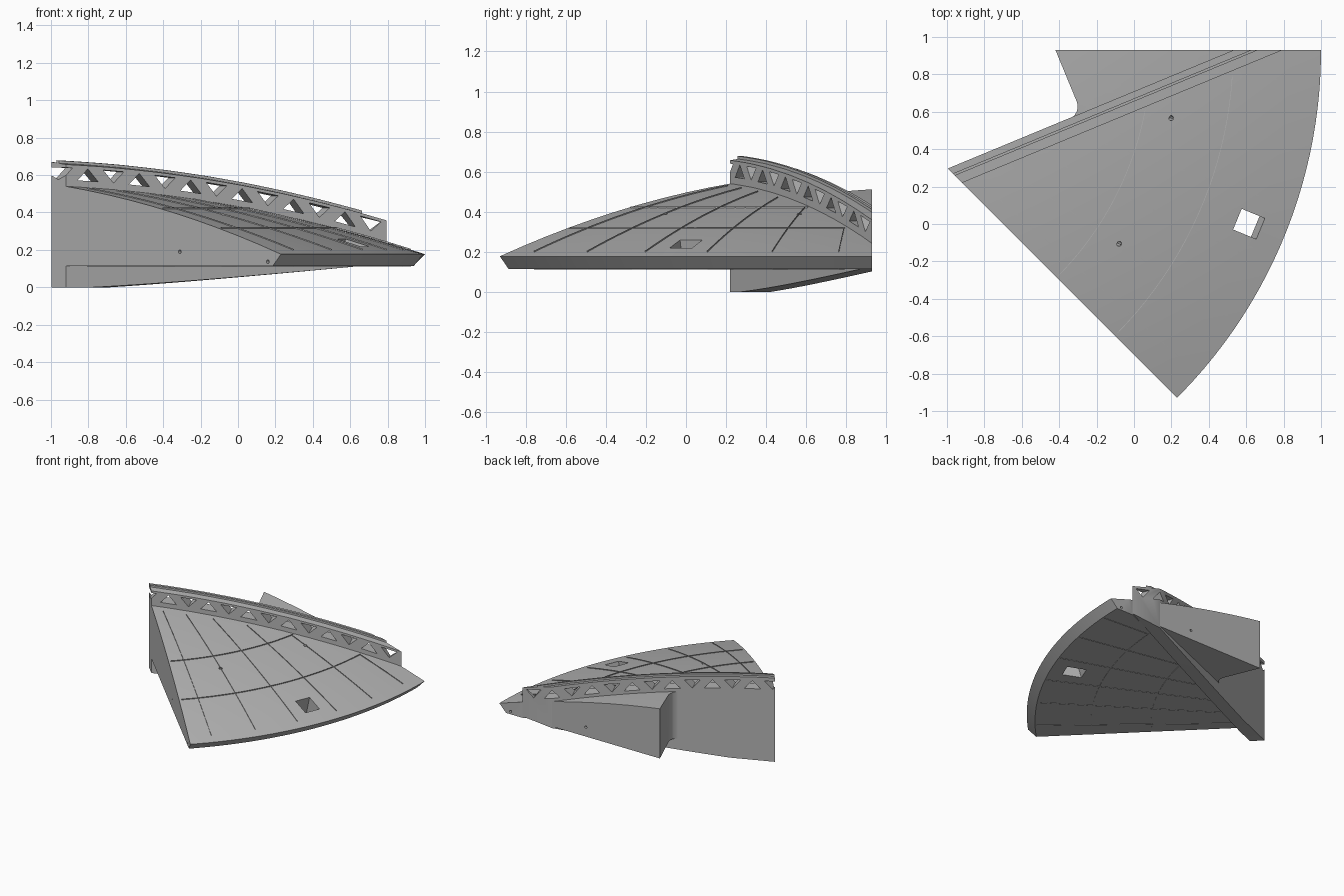
import bpy, bmesh
from math import sin, cos, radians, atan, pi
from mathutils import Matrix, Vector

if "Cube" in bpy.data.objects:
    bpy.data.objects.remove(bpy.data.objects["Cube"])

CX, CY, R = -1.63, 0.93, 2.63          # axis of the domed disc and its radius
BASE, WALL, LEAN = 0.115, 0.10, radians(22.5)
ALONG = Vector((cos(LEAN), sin(LEAN)))   # direction of the truss wall
OUT = Vector((sin(LEAN), -cos(LEAN)))    # across the wall, to its front
START = Vector((-1.0, 0.295))            # back corner of the wall

grey = bpy.data.materials.new("mid_grey")
grey.use_nodes = True
grey.diffuse_color = (0.45, 0.45, 0.45, 1)
grey.node_tree.nodes["Principled BSDF"].inputs["Base Color"].default_value = (0.45, 0.45, 0.45, 1)


def dome(r):
    return 0.602 - 0.0614 * r * r


def polar(r, deg):
    return Vector((CX + r * cos(radians(deg)), CY - r * sin(radians(deg))))


def finish(name, bm):
    bmesh.ops.recalc_face_normals(bm, faces=bm.faces)
    me = bpy.data.meshes.new(name)
    bm.to_mesh(me)
    bm.free()
    me.materials.append(grey)
    ob = bpy.data.objects.new(name, me)
    bpy.context.collection.objects.link(ob)
    return ob


def extrude(bm, points, vec):
    face = bm.faces.new([bm.verts.new(p) for p in points])
    top = bmesh.ops.extrude_face_region(bm, geom=[face])["geom"]
    bmesh.ops.translate(bm, vec=vec, verts=[v for v in top if isinstance(v, bmesh.types.BMVert)])


def prism(name, outline, low, high):
    bm = bmesh.new()
    extrude(bm, [(p[0], p[1], low) for p in outline], (0, 0, high - low))
    return finish(name, bm)


def lathe(name, profile):
    bm = bmesh.new()
    turn = Matrix.Rotation(pi / 192, 3, 'Z')
    vs = [bm.verts.new(turn @ Vector((r, 0, z))) for r, z in profile]
    es = [bm.edges.new(pair) for pair in zip(vs, vs[1:])]
    bmesh.ops.spin(bm, geom=vs + es, cent=(0, 0, 0), axis=(0, 0, 1), angle=2 * pi, steps=192)
    bmesh.ops.remove_doubles(bm, verts=bm.verts, dist=0.0001)
    bmesh.ops.translate(bm, vec=(CX, CY, 0), verts=bm.verts)
    return finish(name, bm)


def combine(ob, other, operation, keep=False):
    mod = ob.modifiers.new("cut", 'BOOLEAN')
    mod.operation, mod.object, mod.solver = operation, other, 'EXACT'
    deps = bpy.context.evaluated_depsgraph_get()
    me = bpy.data.meshes.new_from_object(ob.evaluated_get(deps))
    ob.modifiers.clear()
    ob.data = me
    if not keep:
        bpy.data.objects.remove(other)


def dome_profile(low, lift, radius, rim=()):
    curve = [(radius * i / 16, dome(radius * i / 16) + lift) for i in range(16, -1, -1)]
    return [(0, low), *rim, *curve]


def strip(a, b, over):
    """Outline of a band along the wall between two offsets from its back face."""
    ends = []
    for off in (a, b):
        p = START + OUT * off
        # the left end follows the radial cut, the right end the back edge
        k = (CX + CY - p.x - p.y) / (ALONG.x + ALONG.y)
        q = (CY - p.y) / ALONG.y
        ends.append((p + ALONG * (k - over), p + ALONG * (q + over)))
    return [ends[0][0], ends[1][0], ends[1][1], ends[0][1]]


# Domed plate in front of the wall, and the smaller block behind it
corners = strip(0, WALL, 0)
front_outline = [corners[1], polar(R + 0.3, 45), (1.3, -1.12), (1.3, CY), corners[2]]
fillet = [(-0.371 + 0.07 * cos(radians(a)), 0.628 + 0.07 * sin(radians(a)))
          for a in (22.5, 7.5, -7.5, -22.5, -37.5, -52.5, -67.5)]
rear_outline = [corners[3], (-0.42, CY), *fillet]
disc = lathe("disc_solid", dome_profile(BASE, 0, R, [(R - 0.06, BASE)]))
plate = prism("domed_plate", front_outline, 0, 1)
rear = prism("rear_block", rear_outline, 0, 1)
combine(plate, disc, 'INTERSECT', keep=True)
combine(rear, disc, 'INTERSECT')

# Slanted square window through the plate
r = 2.43
bm = bmesh.new()
bmesh.ops.create_cube(bm, size=1)
spot = polar(r, 22.5)
place = (Matrix.Translation((spot.x, spot.y, dome(r))) @ Matrix.Rotation(-LEAN, 4, 'Z')
         @ Matrix.Rotation(atan(0.1228 * r), 4, 'Y') @ Matrix.Diagonal((0.14, 0.12, 0.6, 1)))
bmesh.ops.transform(bm, matrix=place, verts=bm.verts)
combine(plate, finish("window_cutter", bm), 'DIFFERENCE')


# Small pin holes in the radial edges and in the top
def pin(bm, centre, axis, radius):
    turn = Vector(axis).to_track_quat('Z', 'Y').to_matrix().to_4x4()
    bmesh.ops.create_cone(bm, cap_ends=True, segments=16, radius1=radius, radius2=radius,
                          depth=0.2, matrix=Matrix.Translation(centre) @ turn)


bm = bmesh.new()
for r, z in ((1.865, 0.19), (2.53, 0.137)):
    pin(bm, (*polar(r, 45), z), (1, 1, 0), 0.01)
    pin(bm, (*polar(r, 0), z), (0, 1, 0), 0.01)
for deg in (11.25, 33.75):
    slope = 0.1228 * 1.865
    tilt = (slope * cos(radians(deg)), -slope * sin(radians(deg)), 1)
    pin(bm, (*polar(1.865, deg), dome(1.865)), tilt, 0.013)
pins = finish("pin_cutter", bm)
combine(plate, pins, 'DIFFERENCE', keep=True)
combine(rear, pins, 'DIFFERENCE')

# Truss wall with a narrow ridge left standing on its curved top
wall = prism("truss_wall", strip(0, WALL, 0), 0, 1)
combine(wall, lathe("ridge_level", dome_profile(-0.1, 0.131, 3)), 'INTERSECT')
wall.data.update()
bm = bmesh.new()
bm.from_mesh(wall.data)
bm.free()
level = lathe("wall_level", dome_profile(-0.2, 0.117, 3))
for a, b in ((-0.05, 0.035), (0.05, 0.15)):
    shave = prism("shave_cutter", strip(a, b, 0.1), 0.1, 1.2)
    combine(shave, level, 'DIFFERENCE', keep=True)
    combine(wall, shave, 'DIFFERENCE')
bpy.data.objects.remove(level)

# Alternating triangular openings along the wall
bm = bmesh.new()
front = corners[1]
for k in range(13):
    s = (-0.94 + 0.1375 * k - front.x) / ALONG.x
    ends, tip = (0.035, 0.10) if k % 2 else (0.10, 0.035)
    pts = []
    for ds, lift in ((-0.06, ends), (0.06, ends), (0, tip)):
        p = front + ALONG * (s + ds)
        z = dome((p - Vector((CX, CY))).length) + lift
        p = p + OUT * 0.05
        pts.append((p.x, p.y, z))
    extrude(bm, pts, (-OUT.x * 0.2, -OUT.y * 0.2, 0))
combine(wall, finish("triangle_cutter", bm), 'DIFFERENCE')


# Hair-thin ribs running through the plate, radial and concentric
def rib(name, path):
    bm = bmesh.new()
    rows = []
    for r, deg in path:
        p = polar(r, deg)
        rows.append([bm.verts.new((p.x, p.y, z)) for z in (BASE - 0.003, dome(r) + 0.006)])
    for (a, b), (c, d) in zip(rows, rows[1:]):
        bm.faces.new((a, c, d, b))
    ob = finish(name, bm)
    mod = ob.modifiers.new("thickness", 'SOLIDIFY')
    mod.thickness, mod.offset = 0.003, 0


REACH = -(Vector((CX, CY)) - front).dot(OUT)   # axis to wall front face
for i in range(6):
    deg = 3.75 + 7.5 * i
    inner = REACH / cos(radians(67.5 - deg)) + 0.06
    rib(f"radial_rib_{i + 1}", [(inner + (2.56 - inner) * t / 10, deg) for t in range(11)])
for i, (r, first) in enumerate(((1.72, 10.8), (2.16, 3.6))):
    rib(f"arc_rib_{i + 1}", [(r, first + (44.5 - first) * t / 20) for t in range(21)])

# Smooth the dome, keep the cut edges crisp
for ob in (plate, rear, wall):
    bpy.ops.object.select_all(action='DESELECT')
    ob.select_set(True)
    bpy.context.view_layer.objects.active = ob
    bpy.ops.object.shade_smooth_by_angle(angle=radians(25))
